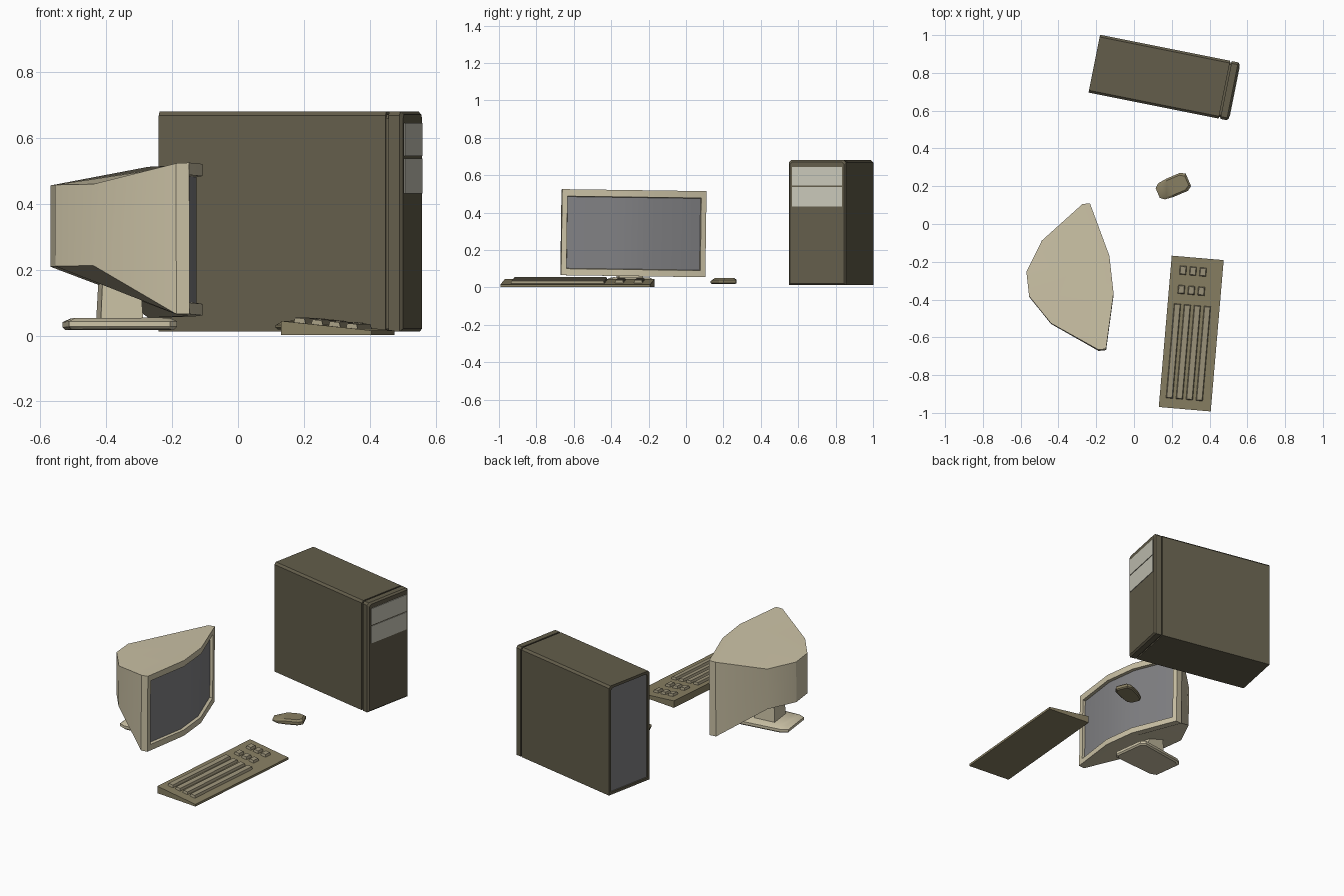
import bpy, bmesh, math
from mathutils import Matrix, Vector

if "Cube" in bpy.data.objects:
    bpy.data.objects.remove(bpy.data.objects["Cube"])


def mat(name, rgb):
    m = bpy.data.materials.new(name)
    m.diffuse_color = (*rgb, 1)
    m.use_nodes = True
    m.node_tree.nodes["Principled BSDF"].inputs["Base Color"].default_value = m.diffuse_color
    return m


CREAM = mat("cream_plastic", (0.60, 0.54, 0.38))
BROWN = mat("dark_olive", (0.125, 0.11, 0.07))
TAN = mat("tan_plastic", (0.25, 0.215, 0.125))
KEY = mat("key_plastic", (0.34, 0.30, 0.20))
GREY = mat("screen_grey", (0.22, 0.22, 0.23))
PALE = mat("pale_grey", (0.58, 0.57, 0.48))


def place(x, y, deg, roll=0, z=0):
    return (Matrix.Translation((x, y, z)) @ Matrix.Rotation(math.radians(deg), 4, 'Z')
            @ Matrix.Rotation(math.radians(roll), 4, 'X'))


def finish(name, bm, material, frame, bevel=0, smooth=True):
    bmesh.ops.recalc_face_normals(bm, faces=bm.faces[:])
    me = bpy.data.meshes.new(name)
    bm.to_mesh(me)
    bm.free()
    me.materials.append(material)
    ob = bpy.data.objects.new(name, me)
    bpy.context.collection.objects.link(ob)
    ob.matrix_world = frame
    if bevel:
        b = ob.modifiers.new("edge_round", 'BEVEL')
        b.width, b.segments = bevel, 2
    if smooth:
        bpy.ops.object.select_all(action='DESELECT')
        ob.select_set(True)
        bpy.context.view_layer.objects.active = ob
        bpy.ops.object.shade_smooth_by_angle(angle=math.radians(28))
    return ob


def loft(name, rings, material, frame, caps=(True, True), **kw):
    """Skin equal-length rings; caps are strips joining point i to its mirror n-1-i."""
    bm = bmesh.new()
    vs = [[bm.verts.new(p) for p in r] for r in rings]
    n = len(rings[0])
    for a, b in zip(vs, vs[1:]):
        for i in range(n):
            j = (i + 1) % n
            bm.faces.new((a[i], a[j], b[j], b[i]))
    for ring, on in zip((vs[0], vs[-1]), caps):
        if on:
            for i in range(n // 2 - 1):
                bm.faces.new((ring[i], ring[i + 1], ring[n - 2 - i], ring[n - 1 - i]))
    return finish(name, bm, material, frame, **kw)


def box(name, lo, hi, material, frame, **kw):
    rings = [[(lo[0], lo[1], z), (hi[0], lo[1], z), (hi[0], hi[1], z), (lo[0], hi[1], z)]
             for z in (lo[2], hi[2])]
    return loft(name, rings, material, frame, **kw)


# Tower case
T = place(0.16, 0.775, -11.3)
W, Z0, Z1 = 0.156, 0.012, 0.68


def tower_ring(u, inset, r=0.012):
    w, a, b = W - inset, Z0 + inset, Z1 - inset
    half = [(-w, a), (-w, b - r), (-w + r, b)]
    return [(u, y, z) for y, z in half] + [(u, -y, z) for y, z in reversed(half)]


loft("tower_case", [tower_ring(-0.367, 0.016), tower_ring(-0.3775, 0.016), tower_ring(-0.3775, 0),
                    tower_ring(0.325, 0), tower_ring(0.325, 0.008), tower_ring(0.334, 0.008),
                    tower_ring(0.334, 0), tower_ring(0.368, 0), tower_ring(0.3775, 0.009)],
     BROWN, T, caps=(False, True))
loft("tower_back_panel", [tower_ring(-0.36, 0.015), tower_ring(-0.369, 0.015)], GREY, T)
for i, (a, b) in enumerate(((0.432, 0.538), (0.545, 0.645))):
    box(f"drive_cover_{i + 1}", (0.36, -0.135, a), (0.381, 0.135, b), PALE, T)

# Monitor housing: curved front frame tapering to a faceted back
M = place(-0.19, -0.283, 6.3, roll=-0.8)


def screen_ring(v_out, v_in, u_out, u_in, lo, hi):
    pts = [(u_out, -v_out), (u_in, -v_in), (u_in, v_in), (u_out, v_out)]
    return [(u, v, hi) for u, v in pts] + [(u, v, lo) for u, v in reversed(pts)]


loft("monitor_housing", [screen_ring(0.22, 0.065, -0.275, -0.374, 0.21, 0.457),
                         screen_ring(0.388, 0.1, -0.04, 0.03, 0.06, 0.518),
                         screen_ring(0.388, 0.1, 0.0, 0.072, 0.06, 0.52),
                         screen_ring(0.36, 0.1, 0.004, 0.072, 0.095, 0.483),
                         screen_ring(0.357, 0.1, -0.016, 0.052, 0.098, 0.48)],
     CREAM, M, caps=(True, False))
loft("monitor_screen", [screen_ring(0.36, 0.1, -0.022, 0.046, 0.095, 0.483),
                        screen_ring(0.36, 0.1, -0.014, 0.054, 0.095, 0.483)], GREY, M)


# Monitor stand: clipped plate with a chamfered top and a tapering neck
def plate_ring(z, s):
    half = [(-0.335 + s, 0.09 - s), (-0.3 + s, 0.108 - s), (-0.03 - s, 0.118 - s), (-0.005 - s, 0.095 - s)]
    return [(u, -v, z) for u, v in half] + [(u, v, z) for u, v in reversed(half)]


loft("stand_base", [plate_ring(0.018, 0.008), plate_ring(0.026, 0), plate_ring(0.042, 0),
                    plate_ring(0.053, 0.022)], CREAM, M)
loft("stand_neck", [[(a, -w, z), (b, -w, z), (b, w, z), (a, w, z)]
                    for a, b, w, z in ((-0.235, -0.105, 0.065, 0.045), (-0.225, -0.12, 0.055, 0.24))],
     CREAM, M)

# Keyboard: wedge body
K = place(0.303, -0.58, -4.9)
KU, KV = 0.138, 0.402


def deck(u):
    return 0.03 - u * 0.105


loft("keyboard_body", [[(-KU, v, 0.002), (KU, v, 0.002), (KU, v, deck(KU)), (-KU, v, deck(-KU))]
                       for v in (-KV, KV)], TAN, K)


# Keys follow the sloping deck and taper upward
def key(name, u, v0, v1, w=0.019):
    rings = []
    for dz, t in ((-0.004, 0), (0.014, 0.005)):
        rings.append([(u + s * (w - t), v, deck(u + s * (w - t)) + dz)
                      for s, v in ((-1, v0 + t), (1, v0 + t), (1, v1 - t), (-1, v1 - t))])
    loft(name, rings, KEY, K)


for i in range(4):
    key(f"key_row_{i + 1}", -0.086 + 0.053 * i, -0.352, 0.152)
for r, v in enumerate((0.228, 0.33)):
    for i in range(3):
        key(f"number_key_{r + 1}_{i + 1}", -0.072 + 0.053 * i, v - 0.024, v + 0.024)

# Mouse: rounded at one end, sloping down toward it
P = place(0.21, 0.2, 23)


def mouse_ring(z, s, nose, drop=0):
    half = [(-0.092 + nose, 0.028 - s), (-0.07 + nose, 0.046 - s), (-0.02, 0.052 - s),
            (0.06 - s, 0.052 - s), (0.085 - s, 0.036 - s)]
    zs = [z - drop, z - drop, z, z, z]
    pts = [(u, -v, h) for (u, v), h in zip(half, zs)]
    return pts + [(u, -v, h) for u, v, h in reversed(pts)]


loft("mouse", [mouse_ring(0.018, 0.006, 0.006), mouse_ring(0.024, 0, 0),
               mouse_ring(0.04, 0, 0, 0.008), mouse_ring(0.05, 0.01, 0.012, 0.01)], TAN, P)
